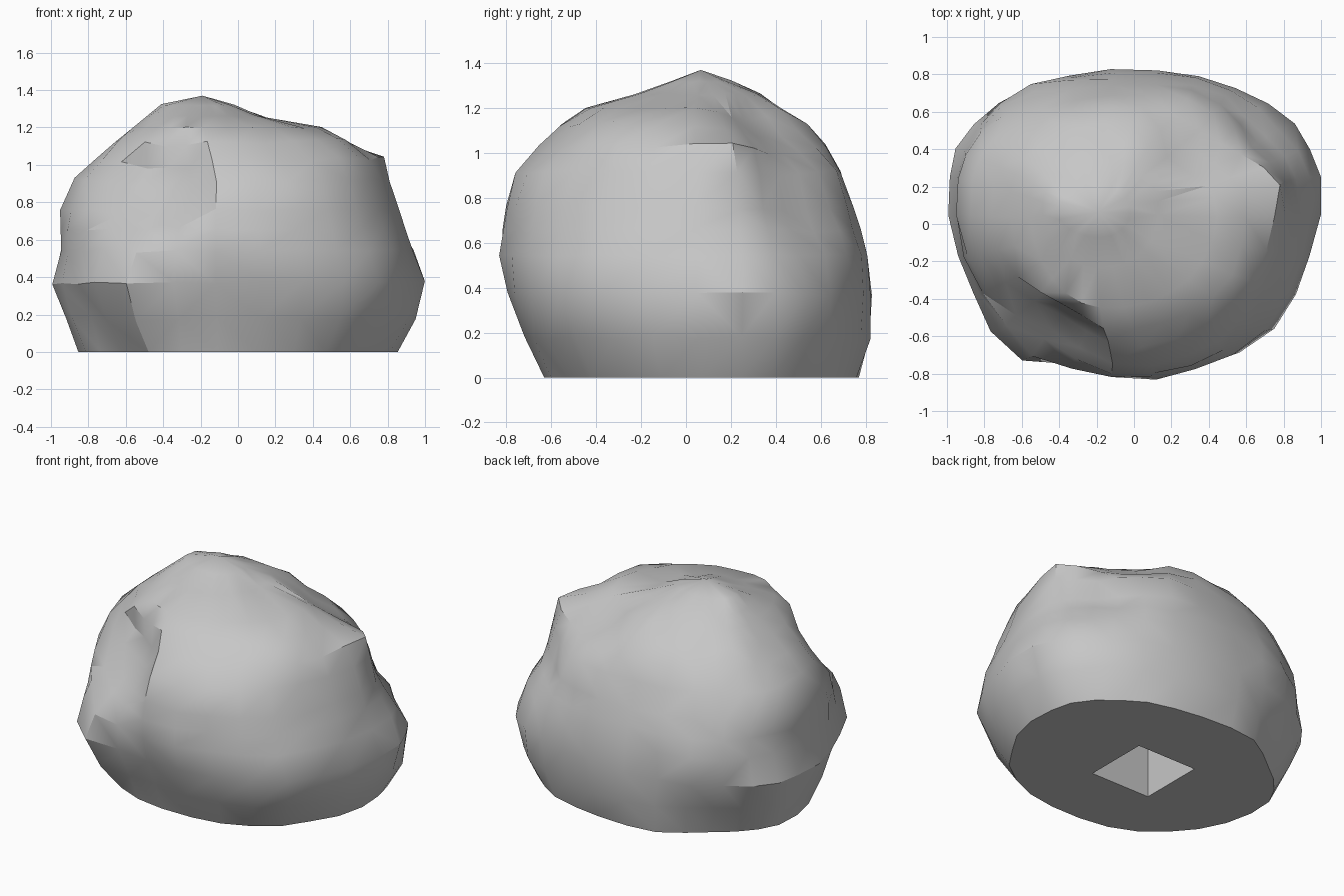
import bpy, bmesh, math, random
from mathutils import Vector

cube = bpy.data.objects.get("Cube")
if cube:
    bpy.data.objects.remove(cube, do_unlink=True)

random.seed(11)
SIDES = 28

stone = bpy.data.materials.new("grey stone")
stone.use_nodes = True
grey = (0.57, 0.57, 0.57, 1)
stone.diffuse_color = grey
stone.node_tree.nodes["Principled BSDF"].inputs["Base Color"].default_value = grey

# Rings of the boulder: height, left, right, front and back reach
rings = [
    (0, -.86, .85, -.64, .77),
    (.18, -.93, .96, -.73, .82),
    (.37, -1, 1, -.81, .83),
    (.54, -.96, .94, -.83, .81),
    (.66, -.955, .9, -.82, .78),
    (.76, -.95, .87, -.81, .74),
    (.92, -.87, .82, -.76, .69),
    (1.03, -.76, .75, -.66, .62),
    (1.12, -.66, .6, -.56, .54),
    (1.2, -.56, .45, -.45, .43),
    (1.26, -.49, .13, -.23, .33),
    (1.32, -.41, -.02, -.07, .2),
]

# Local dents (negative) and bulges (positive): place, radius, amount
bumps = [
    ((-.42, -.62, .88), .36, -.17),  # hollow on the front corner
    ((-.68, -.42, .92), .3, -.06),   # hollow running round the side
    ((-.62, -.62, .32), .36, .07),   # shoulder below the hollow
    ((-.24, -.76, .3), .25, -.04),   # groove in the front
    ((.75, .2, 1.03), .16, .04),     # side spike
    ((.7, .45, .78), .36, -.09),     # hollow behind the spike
    ((.4, .4, 1.12), .34, -.09),     # lowered back edge of the top
    ((.7, -.6, .4), .4, .04),        # front side shoulder
    ((.58, -.25, 1.1), .22, .03),    # corner of the top
    ((.42, -.42, 1.15), .22, .04),   # front corner of the top
    ((-.55, .7, .6), .35, .03),      # back shoulder
    ((-.68, .6, 0), .4, -.06),       # narrow foot at the back
]


def ring_point(angle, z, left, right, front, back):
    """Point on a slightly boxy ring made of four quarter ellipses."""
    c, s = math.cos(angle), math.sin(angle)
    rise = max(0, (z - .9) / .45)
    mid = Vector((-.19 * rise, .17 - .1 * rise))
    a = abs((right if c > 0 else left) - mid.x)
    b = abs((back if s > 0 else front) - mid.y)
    power = .95
    return Vector((mid.x + math.copysign(a * abs(c) ** power, c),
                   mid.y + math.copysign(b * abs(s) ** power, s), z))


def shaped(p):
    """Push a point by the bumps and roughen it a little."""
    out = Vector((p.x, p.y - .05, (p.z - .5) * .6)).normalized()
    q = p.copy()
    for place, radius, amount in bumps:
        near = 1 - (p - Vector(place)).length / radius
        if near > 0:
            q += out * amount * min(1, near * 1.5)
    rough = .01 if p.z < 1.15 else .004
    q += out * random.uniform(-rough, rough)
    q.z += random.uniform(-rough, rough)
    if p.z == 0:
        q.z = 0
    return q


def square_point(angle, half, z):
    c, s = math.cos(angle), math.sin(angle)
    k = half / max(abs(c), abs(s))
    return Vector((c * k - .04, s * k + .04, z))


bm = bmesh.new()
# Quarter-turn steps chosen so the pit corners fall on a vertex
angles = [math.tau * (i + .5) / SIDES for i in range(SIDES)]

# Square pit under the base, then the outer skin upwards
loops = [[bm.verts.new(square_point(a, .215, z)) for a in angles] for z in (.42, 0)]
for ring in rings:
    loops.append([bm.verts.new(shaped(ring_point(a, *ring))) for a in angles])

bm.faces.new(loops[0])
for low, high in zip(loops, loops[1:]):
    for i in range(SIDES):
        j = (i + 1) % SIDES
        bm.faces.new((low[i], low[j], high[j], high[i]))

# Peak
tip = bm.verts.new((-.19, .065, 1.37))
for i in range(SIDES):
    bm.faces.new((loops[-1][i], loops[-1][(i + 1) % SIDES], tip))

skin = [f for f in bm.faces if len(f.verts) == 4 and f.calc_center_median().z > .05]
bmesh.ops.triangulate(bm, faces=skin)
bmesh.ops.recalc_face_normals(bm, faces=bm.faces)
mesh = bpy.data.meshes.new("boulder")
bm.to_mesh(mesh)
bm.free()
mesh.materials.append(stone)

boulder = bpy.data.objects.new("boulder", mesh)
bpy.context.collection.objects.link(boulder)
bpy.ops.object.select_all(action='DESELECT')
boulder.select_set(True)
bpy.context.view_layer.objects.active = boulder
bpy.ops.object.shade_smooth_by_angle(angle=math.radians(30))
